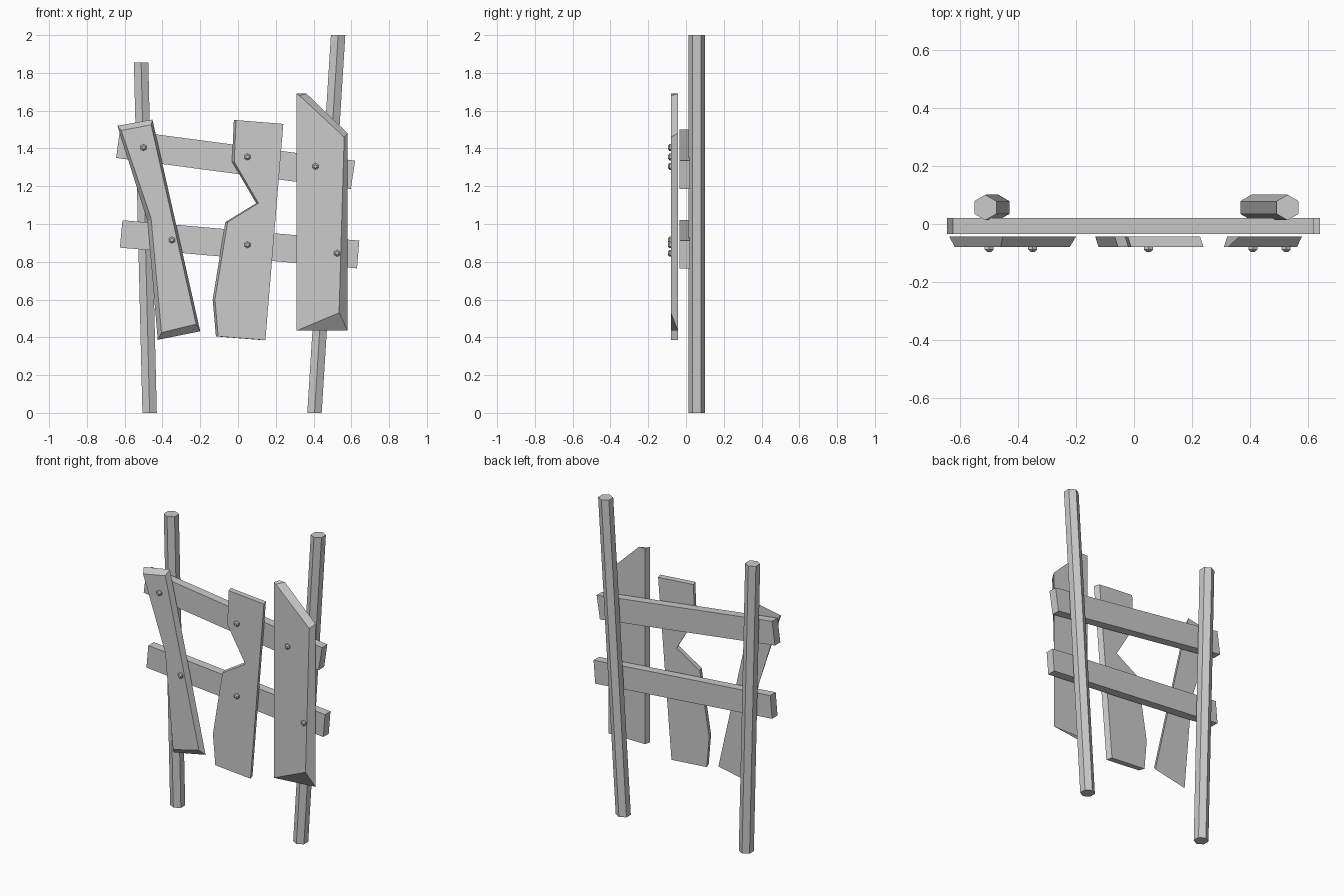
import bpy, bmesh, math
from mathutils import Vector

cube = bpy.data.objects.get("Cube")
if cube:
    bpy.data.objects.remove(cube, do_unlink=True)

grey = bpy.data.materials.new("plain_grey")
grey.use_nodes = True
tone = (0.6, 0.6, 0.6, 1)
grey.diffuse_color = tone
grey.node_tree.nodes["Principled BSDF"].inputs["Base Color"].default_value = tone


def loft(name, front, back):
    """Solid between two matching loops of 3D points."""
    bm = bmesh.new()
    a = [bm.verts.new(p) for p in front]
    b = [bm.verts.new(p) for p in back]
    bm.faces.new(a)
    bm.faces.new(b[::-1])
    n = len(a)
    for i in range(n):
        j = (i + 1) % n
        bm.faces.new((a[j], a[i], b[i], b[j]))
    bmesh.ops.recalc_face_normals(bm, faces=bm.faces)
    mesh = bpy.data.meshes.new(name)
    bm.to_mesh(mesh)
    bm.free()
    mesh.materials.append(grey)
    obj = bpy.data.objects.new(name, mesh)
    bpy.context.collection.objects.link(obj)
    return obj


def board(name, front, back, y_front, y_back):
    return loft(name, [(x, y_front, z) for x, z in front],
                [(x, y_back, z) for x, z in back])


def ring(centre, radius, axis, sides=6):
    """Regular loop around a centre, lying across the y or z axis."""
    pts = []
    for i in range(sides):
        t = math.tau * i / sides
        u, v = radius * math.sin(t), radius * math.cos(t)
        pts.append(Vector(centre) + Vector((u, v, 0) if axis == "z" else (u, 0, v)))
    return pts


# Leaning hexagonal posts
for name, low, high in (
        ("right_post", (-0.468, 0.057, 0), (-0.513, 0.057, 1.855)),
        ("left_post", (0.405, 0.057, 0), (0.53, 0.057, 2))):
    loft(name, ring(high, 0.044, "z"), ring(low, 0.044, "z"))

# Sloping cross rails
upper = [(-0.645, 1.35), (-0.625, 1.5), (0.62, 1.335), (0.597, 1.185)]
lower = [(-0.625, 0.875), (-0.612, 1.02), (0.642, 0.912), (0.63, 0.765)]
board("upper_rail", upper, upper, -0.035, 0.02)
board("lower_rail", lower, lower, -0.035, 0.02)

# Broken planks
Y_FRONT, Y_BACK = -0.08, -0.043
board("right_plank",
      [(-0.618, 1.495), (-0.46, 1.525), (-0.222, 0.47), (-0.405, 0.425), (-0.46, 1.03)],
      [(-0.638, 1.52), (-0.453, 1.553), (-0.2, 0.432), (-0.425, 0.387), (-0.478, 1.01)],
      Y_FRONT, Y_BACK)

middle = [(-0.01, 1.55), (0.24, 1.53), (0.145, 0.385), (-0.105, 0.405),
          (-0.122, 0.6), (-0.055, 1.01), (0.108, 1.11), (-0.02, 1.33)]
board("middle_plank", middle, [(x - 0.012, z) for x, z in middle], Y_FRONT, Y_BACK)

board("left_plank",
      [(0.31, 1.69), (0.325, 1.68), (0.562, 1.46), (0.535, 0.53), (0.31, 0.435)],
      [(0.322, 1.69), (0.363, 1.69), (0.58, 1.48), (0.58, 0.435), (0.322, 0.435)],
      Y_FRONT, Y_BACK)

# Domed nail heads
for i, (x, z) in enumerate([(-0.5, 1.405), (-0.35, 0.915), (0.05, 1.355),
                            (0.05, 0.89), (0.41, 1.305), (0.525, 0.845)]):
    loft(f"nail_head_{i + 1}", ring((x, -0.088, z), 0.018, "y"),
         ring((x, -0.076, z), 0.018, "y"))
    loft(f"nail_dome_{i + 1}", ring((x, -0.096, z), 0.009, "y"),
         ring((x, -0.088, z), 0.018, "y"))
